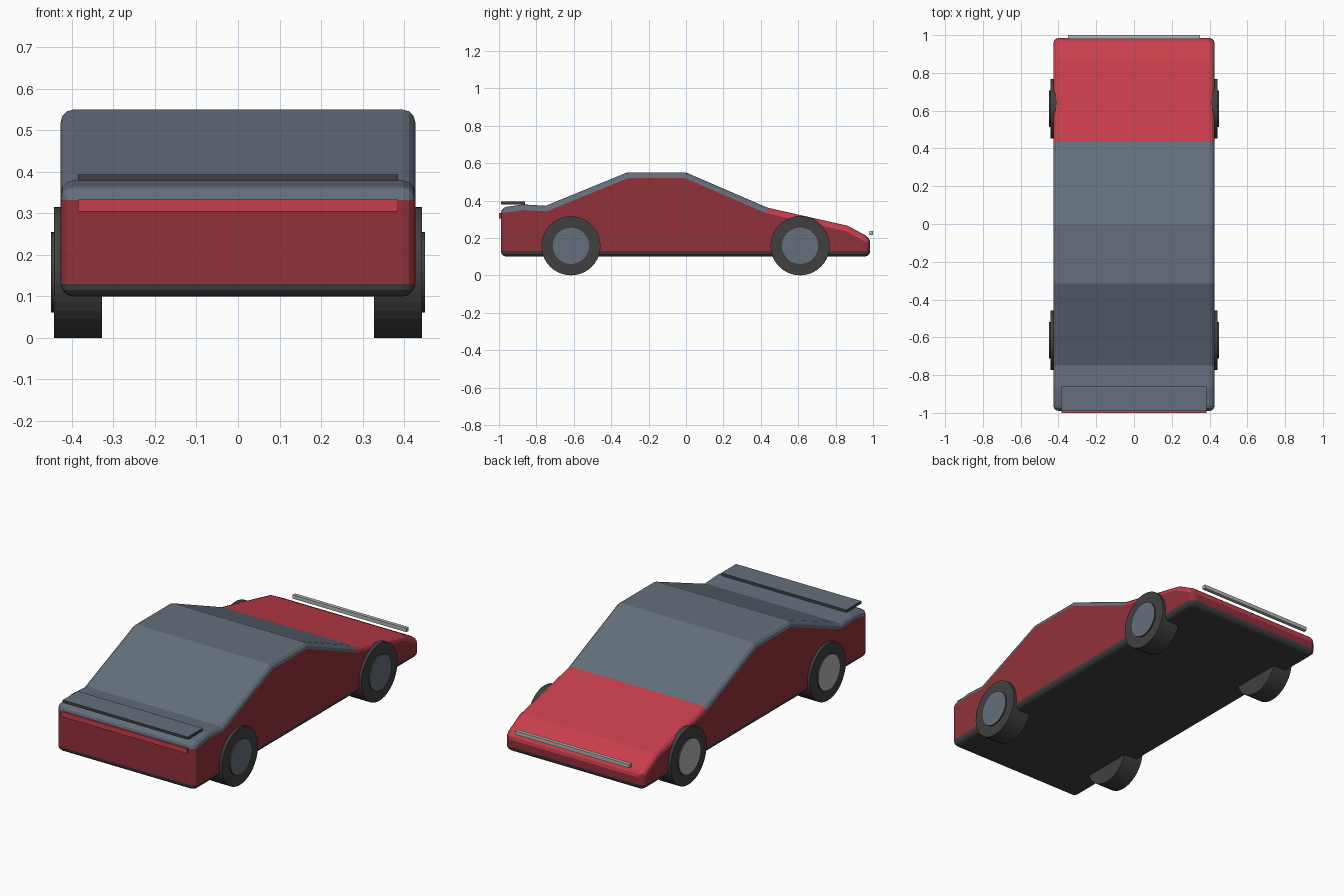
import bpy
import bmesh
from math import radians
from mathutils import Matrix, Vector

cube = bpy.data.objects.get("Cube")
if cube:
    bpy.data.objects.remove(cube, do_unlink=True)


def material(name, rgb):
    """Flat colour given as 0-255 screen values, stored linear."""
    lin = [((c / 255 + 0.055) / 1.055) ** 2.4 for c in rgb]
    m = bpy.data.materials.new(name)
    m.use_nodes = True
    m.diffuse_color = (*lin, 1)
    bsdf = next(n for n in m.node_tree.nodes if n.type == 'BSDF_PRINCIPLED')
    bsdf.inputs["Base Color"].default_value = (*lin, 1)
    return m


body_red = material("body red", (146, 49, 58))
bright_red = material("bright red", (200, 62, 76))
glass = material("slate glass", (100, 111, 124))
dark = material("dark rubber", (64, 64, 64))
silver = material("silver", (180, 180, 182))


def finish(bm, name, mats, rule=None):
    """Turn a bmesh into an object, colouring faces by a rule."""
    bmesh.ops.recalc_face_normals(bm, faces=bm.faces)
    bm.normal_update()
    for f in bm.faces:
        f.material_index = rule(f.normal, f.calc_center_median()) if rule else 0
    mesh = bpy.data.meshes.new(name)
    bm.to_mesh(mesh)
    bm.free()
    for m in mats:
        mesh.materials.append(m)
    obj = bpy.data.objects.new(name, mesh)
    bpy.context.scene.collection.objects.link(obj)
    return obj


def box(name, lo, hi, mats, rule=None):
    lo, hi = Vector(lo), Vector(hi)
    bm = bmesh.new()
    bmesh.ops.create_cube(bm, size=1, matrix=Matrix.Translation((lo + hi) / 2)
                          @ Matrix.Diagonal((*(hi - lo), 1)))
    return finish(bm, name, mats, rule)


def disc(name, radius, x0, x1, y, z, mats, rule=None):
    """Cylinder with its axis along x."""
    bm = bmesh.new()
    bmesh.ops.create_cone(bm, cap_ends=True, segments=40, radius1=radius,
                          radius2=radius, depth=abs(x1 - x0),
                          matrix=Matrix.Translation(((x0 + x1) / 2, y, z))
                          @ Matrix.Rotation(radians(90), 4, 'Y'))
    return finish(bm, name, mats, rule)


# Body: side profile extruded across the width, with rounded sharp edges
HALF = 0.427
profile = [(-0.99, 0.10), (-0.99, 0.362), (-0.87, 0.379), (-0.75, 0.372),
           (-0.315, 0.55), (0, 0.55), (0.435, 0.362), (0.865, 0.265),
           (0.985, 0.20), (0.985, 0.10)]
bm = bmesh.new()
side = bm.faces.new([bm.verts.new((-HALF, y, z)) for y, z in profile])
ext = bmesh.ops.extrude_face_region(bm, geom=[side], use_keep_orig=True)
bmesh.ops.translate(bm, vec=(2 * HALF, 0, 0),
                    verts=[v for v in ext["geom"] if isinstance(v, bmesh.types.BMVert)])
bmesh.ops.recalc_face_normals(bm, faces=bm.faces)
sharp = [e for e in bm.edges if e.calc_face_angle(0) > radians(31)]
bmesh.ops.bevel(bm, geom=sharp, offset=0.03, segments=3, profile=0.5,
                affect='EDGES', clamp_overlap=True)


def body_colour(n, c):
    if n.z < -0.2:
        return 3
    if n.z > 0.2 or (n.z > 0.05 and abs(n.x) < 0.1):
        return 1 if c.y > 0.435 else 2
    return 0


finish(bm, "body", [body_red, bright_red, glass, dark], body_colour)

# Wing plate over the deck, with a slate top
box("wing", (-0.385, -0.99, 0.379), (0.385, -0.86, 0.394), [dark, glass],
    lambda n, c: 1 if n.z > 0.5 else 0)

# Light bars at each end
box("red_light_bar", (-0.385, -1.0, 0.305), (0.385, -0.98, 0.333), [bright_red])
box("silver_light_bar", (-0.35, 0.98, 0.215), (0.35, 1.0, 0.236), [silver])

# Wheels with raised hub discs
for end, y in (("front", -0.615), ("rear", 0.61)):
    for hand, s in (("left", 1), ("right", -1)):
        disc(f"{end}_{hand}_tyre", 0.158, s * 0.328, s * 0.443, y, 0.158, [dark])
        disc(f"{end}_{hand}_hub", 0.097, s * 0.42, s * 0.451, y, 0.158,
             [dark, glass if s > 0 else silver],
             lambda n, c: 1 if abs(n.x) > 0.9 else 0)
